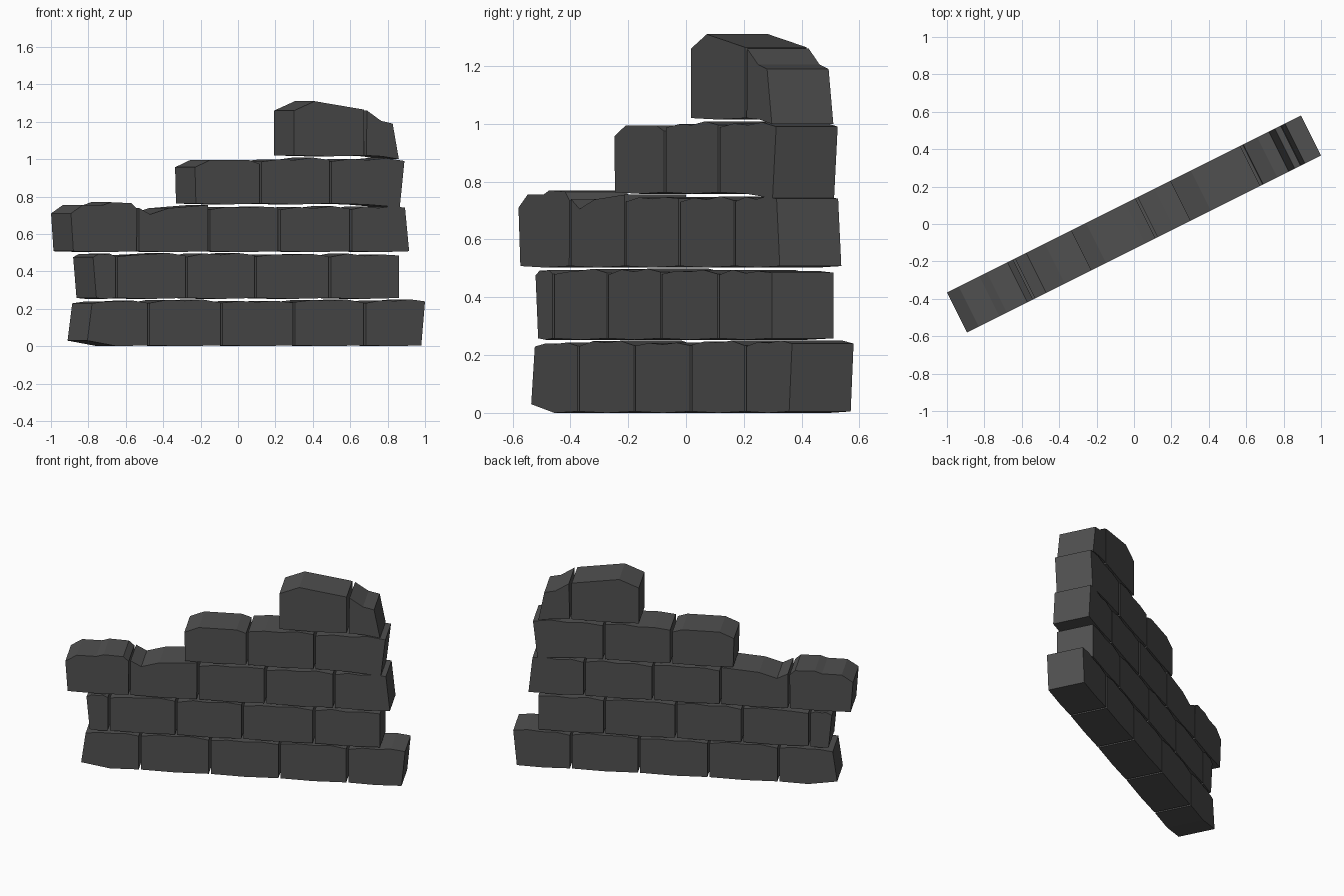
import bpy, bmesh, math, random

if "Cube" in bpy.data.objects:
    bpy.data.objects.remove(bpy.data.objects["Cube"])

random.seed(4)
ANGLE = math.atan2(1, 2)      # wall turned about z
HALF = 0.119                  # half thickness
GAP = 0.006                   # half the joint width
C, S = math.cos(ANGLE), math.sin(ANGLE)

stone = bpy.data.materials.new("dark_stone")
stone.diffuse_color = (0.08, 0.08, 0.08, 1)
stone.use_nodes = True
stone.node_tree.nodes["Principled BSDF"].inputs["Base Color"].default_value = stone.diffuse_color


def brick(name, profile):
    """Extrude an outline, given as front view x and z, through the wall."""
    bm = bmesh.new()
    rings = []
    for v in (-HALF, HALF):
        us = [((x - HALF * S) / C, z) for x, z in profile]
        rings.append([bm.verts.new((u * C - v * S, u * S + v * C, z)) for u, z in us])
    front, back = rings
    bm.faces.new(front)
    bm.faces.new(back[::-1])
    for i in range(len(profile)):
        bm.faces.new((front[i], front[i - 1], back[i - 1], back[i]))
    bmesh.ops.recalc_face_normals(bm, faces=bm.faces)
    me = bpy.data.meshes.new(name)
    bm.to_mesh(me)
    bm.free()
    me.materials.append(stone)
    bpy.context.collection.objects.link(bpy.data.objects.new(name, me))


def worn_top(x0, x1, z):
    """Slightly chipped top edge, left to right, lower at the corners."""
    w = x1 - x0
    drops = [(0, .012), (.25, 0), (.5, .004), (.75, -.003), (1, .008)]
    return [(x0 + w * t, z - d + random.uniform(-.005, .005)) for t, d in drops]


# Courses: bottom z, top z, outer bottom corners, joints along the top
courses = [
    (.005, .244, -.805, .98, [-.78, -.478, -.088, .30, .678, 1.0]),
    (.258, .492, -.757, .86, [-.775, -.65, -.276, .094, .491, .86]),
    (.508, .745, -.88, .915, [-.893, -.536, -.155, .221, .603, .893]),
    (.763, 1.003, -.225, .865, [-.23, .12, .495, .89]),
    (1.02, 1.25, .30, .86, [.30, .68, .827]),
]

# Broken tops of the exposed bricks, left to right
broken = {
    (3, 1): [(-.893, .71), (-.83, .755), (-.72, .755), (-.68, .77), (-.57, .765), (-.54, .735)],
    (3, 2): [(-.53, .74), (-.47, .705), (-.37, .738), (-.16, .755)],
    (4, 1): [(-.23, .957), (-.15, .995), (.06, .995), (.114, .975)],
    (5, 1): [(.30, 1.26), (.41, 1.31), (.674, 1.265)],
    (5, 2): [(.69, 1.26), (.765, 1.205), (.827, 1.19)],
}

for r, (z0, z1, left, right, joints) in enumerate(courses, 1):
    last = len(joints) - 1
    for b in range(1, last + 1):
        x0 = joints[b - 1] + (GAP if b > 1 else 0)
        x1 = joints[b] - (GAP if b < last else 0)
        top = broken.get((r, b)) or worn_top(x0, x1, z1)
        lo = left if b == 1 else x0
        hi = right if b == last else x1
        # outer bottom corners of the bottom course lift, upper right ones sag
        zl = z0 + (.025 if r == 1 and b == 1 else 0)
        zr = z0 - (.02 if r > 3 and b == last else 0)
        bottom = [(lo, zl), ((lo + hi) / 2, z0 - .005), (hi, zr)]
        brick(f"course_{r}_brick_{b}", bottom + top[::-1])
